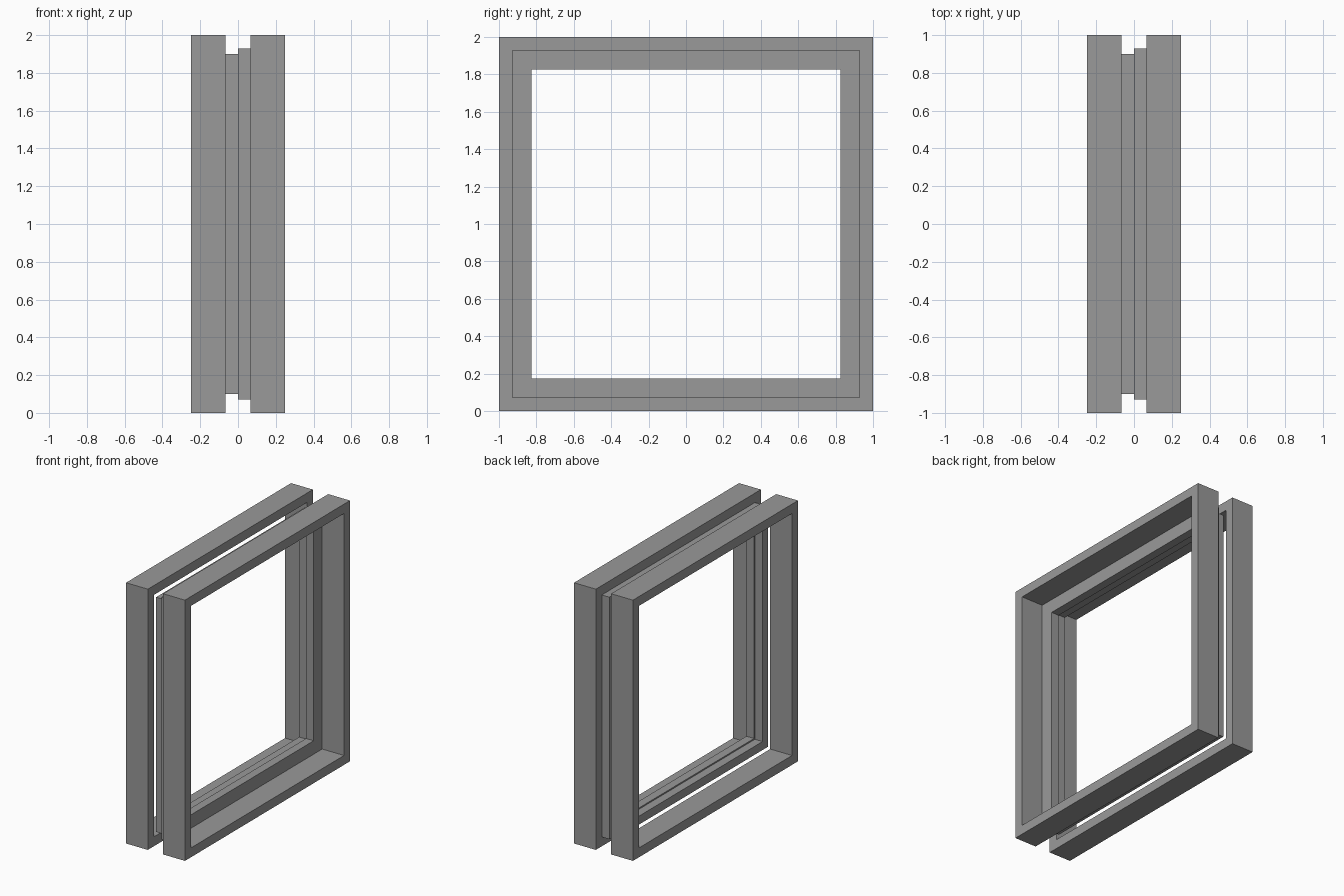
import bpy
import bmesh

cube = bpy.data.objects.get("Cube")
if cube:
    bpy.data.objects.remove(cube, do_unlink=True)

# Single grey finish
grey = bpy.data.materials.new("mid grey")
grey.use_nodes = True
colour = (0.32, 0.32, 0.32, 1)
grey.diffuse_color = colour
grey.node_tree.nodes["Principled BSDF"].inputs["Base Color"].default_value = colour


def square_ring(name, x_min, x_max, outer, inner):
    """Mitred square frame in the YZ plane, extruded along x."""
    corners = [(-1, -1), (1, -1), (1, 1), (-1, 1)]
    profile = [(x_min, outer), (x_max, outer), (x_max, inner), (x_min, inner)]
    bm = bmesh.new()
    loops = [[bm.verts.new((x, sy * r, 1 + sz * r)) for x, r in profile]
             for sy, sz in corners]
    for i in range(4):
        a, b = loops[i], loops[(i + 1) % 4]
        for j in range(4):
            k = (j + 1) % 4
            bm.faces.new((a[j], a[k], b[k], b[j]))
    bmesh.ops.recalc_face_normals(bm, faces=bm.faces)
    mesh = bpy.data.meshes.new(name)
    bm.to_mesh(mesh)
    bm.free()
    mesh.materials.append(grey)
    obj = bpy.data.objects.new(name, mesh)
    bpy.context.collection.objects.link(obj)
    return obj


# Pair of large outer frames
for side, name in ((-1, "right_outer_frame"), (1, "left_outer_frame")):
    x_min, x_max = sorted((side * 0.065, side * 0.25))
    square_ring(name, x_min, x_max, 1.0, 0.928)

# Two thin rings between them
square_ring("right_inner_ring", -0.065, 0.0, 0.9, 0.835)
square_ring("left_inner_ring", 0.0, 0.065, 0.928, 0.825)
